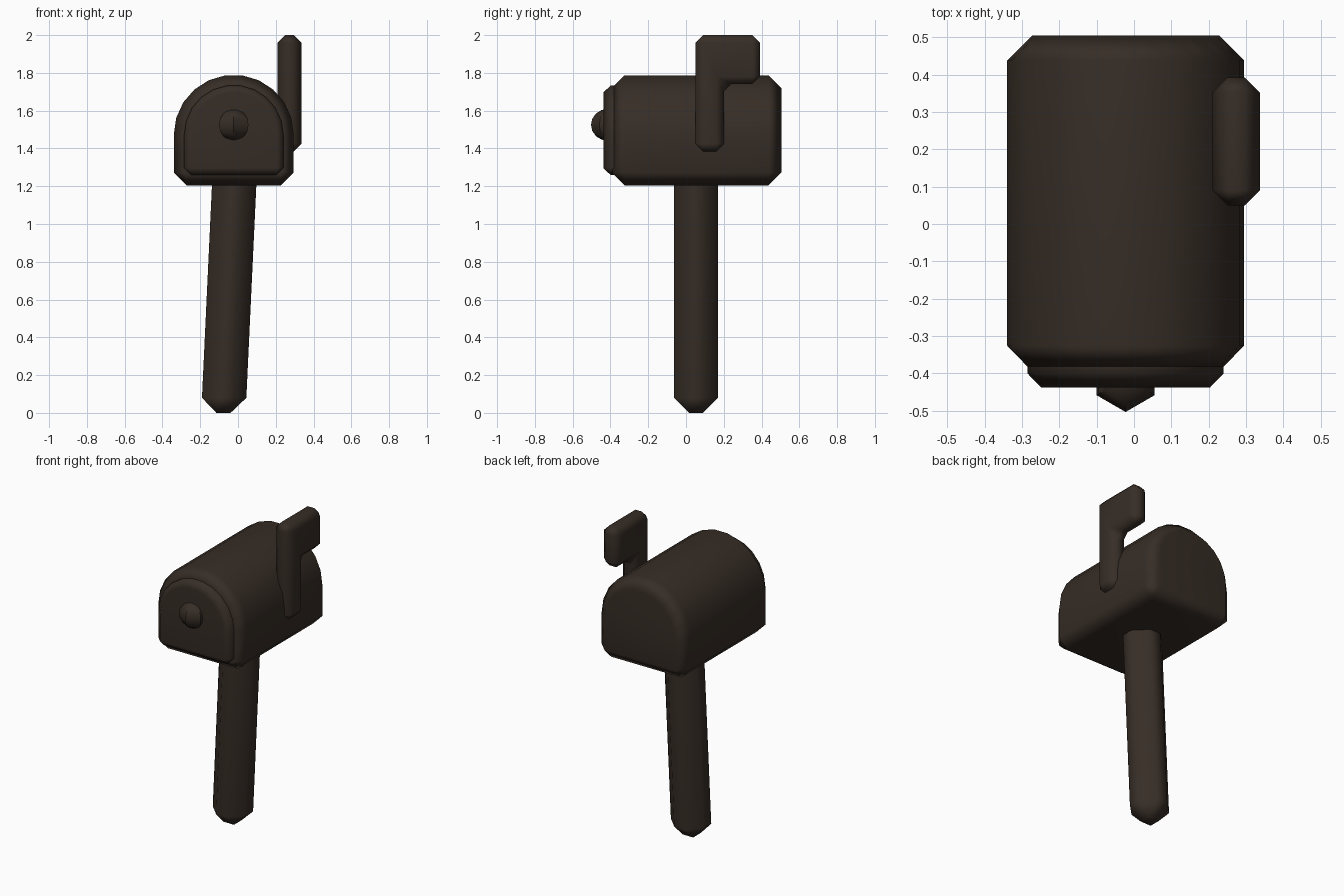
import bpy, bmesh, math

if "Cube" in bpy.data.objects:
    bpy.data.objects.remove(bpy.data.objects["Cube"])

brown = bpy.data.materials.new("dark_brown")
brown.diffuse_color = (0.037, 0.026, 0.019, 1)
brown.use_nodes = True
brown.node_tree.nodes["Principled BSDF"].inputs["Base Color"].default_value = brown.diffuse_color
CX, ARCH_Z = -0.0225, 1.4725   # centre line of the box and of its arched top


def finish(name, bm, bevel=0):
    bmesh.ops.remove_doubles(bm, verts=bm.verts, dist=0.0005)
    bmesh.ops.recalc_face_normals(bm, faces=bm.faces)
    me = bpy.data.meshes.new(name)
    bm.to_mesh(me)
    bm.free()
    me.materials.append(brown)
    ob = bpy.data.objects.new(name, me)
    bpy.context.collection.objects.link(ob)
    bpy.ops.object.select_all(action='DESELECT')
    ob.select_set(True)
    bpy.context.view_layer.objects.active = ob
    if bevel:
        mod = ob.modifiers.new("chamfer", 'BEVEL')
        mod.width, mod.segments, mod.limit_method = bevel, 1, 'ANGLE'
        bpy.ops.object.modifier_apply(modifier=mod.name)
    bpy.ops.object.shade_smooth_by_angle(angle=math.radians(50))
    mod = ob.modifiers.new("weighted", 'WEIGHTED_NORMAL')
    mod.keep_sharp = True
    return ob


def arch(radius, bottom, corner, segs=11):
    """Mailbox cross-section: semicircle on top, chamfered bottom corners."""
    pts = [(CX + radius * math.cos(math.pi * i / segs),
            ARCH_Z + radius * math.sin(math.pi * i / segs)) for i in range(segs + 1)]
    pts += [(CX - radius, bottom + corner), (CX - radius + corner, bottom),
            (CX + radius - corner, bottom), (CX + radius, bottom + corner)]
    return pts


def loft(name, radius, bottom, corner, sections):
    """Join arch sections given as (y, inset) and cap both ends."""
    bm = bmesh.new()
    rings = [[bm.verts.new((x, y, z)) for x, z in
              arch(radius - d, bottom + d, max(corner - d, 0))] for y, d in sections]
    n = len(rings[0])
    for a, b in zip(rings, rings[1:]):
        for i in range(n):
            bm.faces.new((a[i], a[(i + 1) % n], b[(i + 1) % n], b[i]))
    bm.faces.new(rings[0])
    bm.faces.new(rings[-1])
    return finish(name, bm)


# Box and front door
loft("mailbox_body", 0.3175, 1.205, 0.068,
     [(-0.39, 0.063), (-0.325, 0), (0.437, 0), (0.505, 0.068)])
loft("mailbox_door", 0.2625, 1.26, 0.037,
     [(-0.438, 0.037), (-0.40, 0), (-0.37, 0)])

# Door knob
bm = bmesh.new()
bmesh.ops.create_uvsphere(bm, u_segments=6, v_segments=8, radius=0.09)
lead = max(bm.verts, key=lambda v: v.co.x)
turn = -math.pi / 2 - math.atan2(lead.co.y, lead.co.x)
c, s = math.cos(turn), math.sin(turn)
for v in bm.verts:   # turn one ridge to the front
    x, y, z = v.co
    v.co = (x * c - y * s + CX, x * s + y * c - 0.413, z * 0.94 + 1.525)
finish("door_knob", bm)

# Leaning post
bm = bmesh.new()
bmesh.ops.create_cube(bm, size=1)
for v in bm.verts:
    x, y, z = v.co
    z = (z + 0.5) * 1.33
    v.co = (x * 0.235 - 0.077 + 0.047 * z, y * 0.235 + 0.053, z)
finish("post", bm, 0.08)

# Raised signal flag
bm = bmesh.new()
outline = [(0.05, 1.385), (0.2, 1.385), (0.2, 1.742), (0.392, 1.742), (0.392, 2.0), (0.05, 2.0)]
face = bm.faces.new([bm.verts.new((0.21, y, z)) for y, z in outline])
ext = bmesh.ops.extrude_face_region(bm, geom=[face])
bmesh.ops.translate(bm, vec=(0.127, 0, 0),
                    verts=[g for g in ext["geom"] if isinstance(g, bmesh.types.BMVert)])
finish("signal_flag", bm, 0.04)
